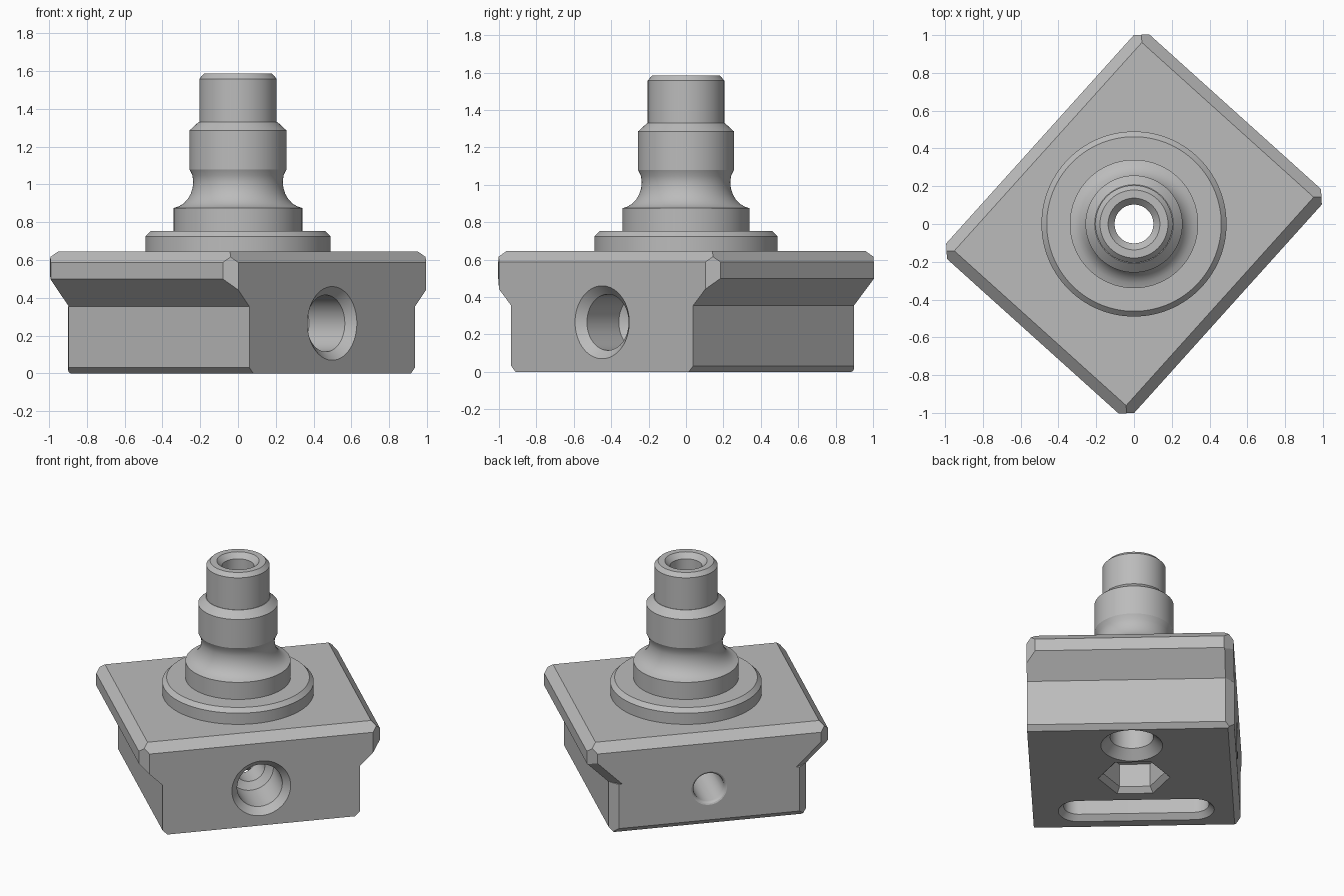
import bpy, bmesh, math
from mathutils import Matrix, Vector

old = bpy.data.objects.get("Cube")
if old:
    bpy.data.objects.remove(old, do_unlink=True)

metal = bpy.data.materials.new("light grey metal")
metal.use_nodes = True
grey = (0.5, 0.5, 0.5, 1)
metal.diffuse_color = grey
metal.node_tree.nodes["Principled BSDF"].inputs["Base Color"].default_value = grey

TURN = Matrix.Rotation(math.radians(48), 4, "Z")
HALF_U, HALF_V, FOOT_U = 0.80, 0.67, 0.655      # flange, depth, foot half sizes
SHOULDER, RIM, TOP = 0.355, 0.50, 0.645
BEVEL, END_BEVEL = 0.058, 0.055


def make_object(name, bm):
    bmesh.ops.recalc_face_normals(bm, faces=bm.faces)
    mesh = bpy.data.meshes.new(name)
    bm.to_mesh(mesh)
    bm.free()
    mesh.materials.append(metal)
    obj = bpy.data.objects.new(name, mesh)
    bpy.context.scene.collection.objects.link(obj)
    return obj


def lathe(name, profile, sides=64, stretch=0, matrix=None, tube=False):
    """Revolve (radius, height) points; stretch turns the circle into a slot."""
    bm = bmesh.new()
    rings = []
    for r, z in profile:
        ring = []
        for i in range(sides):
            a = 2 * math.pi * (i + 0.5) / sides
            x, y = r * math.cos(a), r * math.sin(a)
            ring.append(bm.verts.new((x, y + math.copysign(stretch, y), z)))
        rings.append(ring)
    pairs = list(zip(rings, rings[1:]))
    if tube:
        pairs.append((rings[-1], rings[0]))
    else:
        bm.faces.new(rings[0])
        bm.faces.new(rings[-1])
    for a, b in pairs:
        for i in range(sides):
            j = (i + 1) % sides
            bm.faces.new((a[i], a[j], b[j], b[i]))
    if matrix:
        bm.transform(matrix)
    return make_object(name, bm)


def prism(name, outline, cuts):
    """Extrude a (u, z) outline along v, then slice off the bevel planes."""
    bm = bmesh.new()
    face = bm.faces.new([bm.verts.new((u, -HALF_V, z)) for u, z in outline])
    new = bmesh.ops.extrude_face_region(bm, geom=[face])["geom"]
    verts = [g for g in new if isinstance(g, bmesh.types.BMVert)]
    bmesh.ops.translate(bm, vec=(0, 2 * HALF_V, 0), verts=verts)
    bmesh.ops.recalc_face_normals(bm, faces=bm.faces)
    for normal, dist in cuts:
        n = Vector(normal)
        res = bmesh.ops.bisect_plane(
            bm, geom=bm.verts[:] + bm.edges[:] + bm.faces[:], dist=1e-5,
            plane_co=n * dist / n.length_squared, plane_no=n, clear_outer=True)
        edges = [g for g in res["geom_cut"] if isinstance(g, bmesh.types.BMEdge)]
        bmesh.ops.edgeloop_fill(bm, edges=edges)
    return make_object(name, bm)


def combine(target, other, operation):
    mod = target.modifiers.new(other.name, "BOOLEAN")
    mod.operation, mod.solver, mod.object = operation, "EXACT", other
    bpy.context.view_layer.objects.active = target
    bpy.ops.object.modifier_apply(modifier=mod.name)
    bpy.data.objects.remove(other, do_unlink=True)


def smooth(obj):
    bpy.ops.object.select_all(action="DESELECT")
    obj.select_set(True)
    bpy.context.view_layer.objects.active = obj
    bpy.ops.object.shade_smooth_by_angle(angle=math.radians(25))


# Flange: undercut sides, bevelled corners and top edge
flange_cuts = [((0, s, 1), HALF_V + TOP - BEVEL) for s in (-1, 1)]
for s in (-1, 1):
    flange_cuts.append(((s, 0, 1), HALF_U + TOP - BEVEL))
    flange_cuts += [((s, t, 0), HALF_U + HALF_V - BEVEL) for t in (-1, 1)]
    # bevel where the undercut meets the back end
    k = math.sqrt(0.5)
    flange_cuts.append(((s * k, 1, -k), (FOOT_U - SHOULDER) * k + HALF_V - END_BEVEL))
block = prism("base_block", [(-FOOT_U, SHOULDER), (FOOT_U, SHOULDER), (HALF_U, RIM),
                             (HALF_U, TOP), (-HALF_U, TOP), (-HALF_U, RIM)], flange_cuts)

# Foot: bevelled bottom edges and back corners
foot_cuts = [((0, 1, -1), HALF_V - 0.04)]
for s in (-1, 1):
    foot_cuts.append(((s, 0, -1), FOOT_U - 0.032))
    foot_cuts.append(((s, 1, 0), FOOT_U + HALF_V - END_BEVEL))
foot = prism("foot", [(-FOOT_U, 0), (FOOT_U, 0), (FOOT_U, SHOULDER),
                      (-FOOT_U, SHOULDER)], foot_cuts)
combine(block, foot, "UNION")

# Stepped cross bore, countersunk at one end and rounded at the other
along_v = Matrix.Translation((0, 0, 0.265)) @ Matrix.Rotation(-math.pi / 2, 4, "X")
cross_bore = lathe("cross_bore", [(0.215, -0.69), (0.15, -0.625), (0.15, -0.37),
                                  (0.1, -0.34), (0.1, 0.645), (0.103, 0.657),
                                  (0.11, 0.666), (0.118, 0.67), (0.118, 0.7)],
                   matrix=along_v)
# Vertical bore, hexagonal nut pocket, round pocket and slot underneath
centre_bore = lathe("centre_bore", [(0.103, -0.1), (0.103, 0.8)])
nut_pocket = lathe("nut_pocket", [(0.253, -0.02), (0.198, 0.035), (0.198, 0.2)], sides=6)
round_pocket = lathe("round_pocket", [(0.22, -0.02), (0.14, 0.06), (0.14, 0.3)],
                     matrix=Matrix.Translation((0.417, 0, 0)))
slot = lathe("slot", [(0.155, -0.02), (0.1, 0.035), (0.1, 0.15)], sides=48,
             stretch=0.37, matrix=Matrix.Translation((-0.42, 0, 0)))
for cutter in (cross_bore, centre_bore, nut_pocket, round_pocket, slot):
    combine(block, cutter, "DIFFERENCE")
block.data.transform(TURN)
smooth(block)

# Collar and hollow stepped stem with a concave neck
neck = [(0.34, 0.875), (0.312, 0.884), (0.288, 0.899), (0.266, 0.922), (0.25, 0.95),
        (0.24, 0.982), (0.237, 1.015), (0.241, 1.047), (0.257, 1.08)]
stem = lathe("collar_and_stem",
             [(0.103, TOP), (0.49, TOP), (0.49, 0.725), (0.462, 0.753), (0.34, 0.753)]
             + neck +
             [(0.257, 1.285), (0.208, 1.33), (0.205, 1.33), (0.205, 1.558),
              (0.18, 1.585), (0.137, 1.585), (0.103, 1.55)],
             sides=96, tube=True)
smooth(stem)
